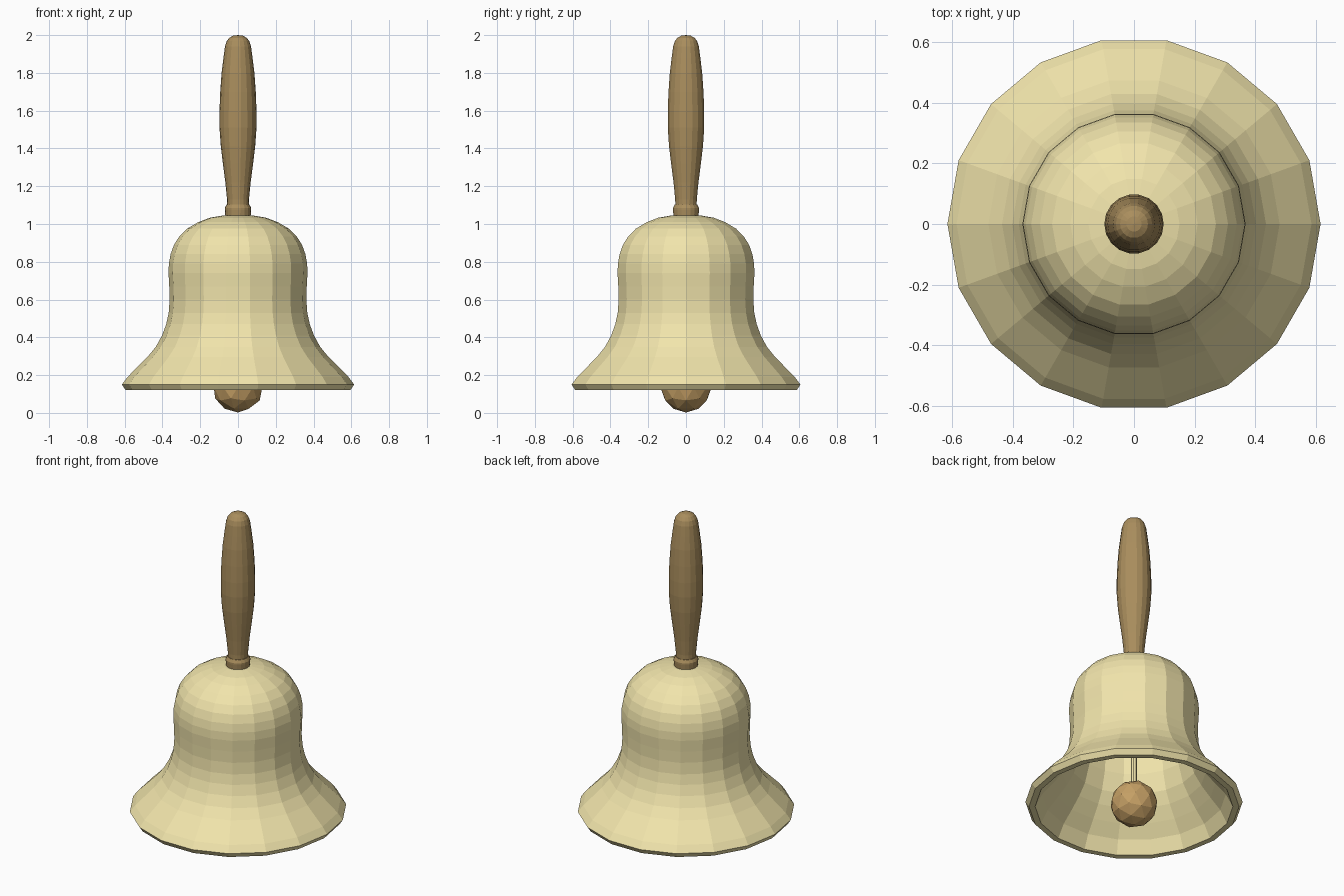
import bpy, bmesh, math

if "Cube" in bpy.data.objects:
    bpy.data.objects.remove(bpy.data.objects["Cube"])

SIDES = 18


def material(name, rgb):
    m = bpy.data.materials.new(name)
    m.diffuse_color = (*rgb, 1)
    m.use_nodes = True
    m.node_tree.nodes["Principled BSDF"].inputs["Base Color"].default_value = m.diffuse_color
    return m


def lathe(name, profile, mat, sides=SIDES):
    """Spin a (radius, z) profile about z; zero radius makes a pole."""
    bm = bmesh.new()
    rings = []
    for r, z in profile:
        if r == 0:
            rings.append([bm.verts.new((0, 0, z))] * sides)
        else:
            rings.append([bm.verts.new((r * math.cos(math.tau * i / sides),
                                        r * math.sin(math.tau * i / sides), z))
                          for i in range(sides)])
    for a, b in zip(rings, rings[1:]):
        if a[0] is a[1] and b[0] is b[1]:
            continue  # no wall between two poles
        for i in range(sides):
            j = (i + 1) % sides
            bm.faces.new(list(dict.fromkeys((a[i], a[j], b[j], b[i]))))
    bmesh.ops.remove_doubles(bm, verts=bm.verts, dist=0.0001)
    bmesh.ops.recalc_face_normals(bm, faces=bm.faces)
    me = bpy.data.meshes.new(name)
    bm.to_mesh(me)
    bm.free()
    me.materials.append(mat)
    ob = bpy.data.objects.new(name, me)
    bpy.context.collection.objects.link(ob)
    return ob


brass = material("brass", (0.88, 0.78, 0.41))
wood = material("wood", (0.40, 0.27, 0.11))
bronze = material("bronze", (0.56, 0.35, 0.13))

# Bell: outer skin from rim to crown, then the inner wall
outer = [(0.595, 0.12), (0.615, 0.15), (0.585, 0.19), (0.535, 0.24),
         (0.48, 0.295), (0.435, 0.35), (0.402, 0.41), (0.38, 0.47),
         (0.367, 0.53), (0.362, 0.6), (0.364, 0.67), (0.368, 0.74),
         (0.366, 0.79), (0.357, 0.84), (0.339, 0.89), (0.31, 0.935),
         (0.27, 0.975), (0.21, 1.01), (0.15, 1.033), (0.08, 1.045), (0, 1.047)]
inner = [(0, 1.0), (0.15, 0.985), (0.24, 0.945), (0.295, 0.88), (0.325, 0.79),
         (0.326, 0.7), (0.322, 0.6), (0.33, 0.52), (0.362, 0.41),
         (0.405, 0.34), (0.46, 0.27), (0.52, 0.2), (0.56, 0.12)]
lathe("bell", outer + inner + outer[:1], brass)

# Collar between bell and handle
lathe("collar", [(0, 1.03), (0.066, 1.03), (0.07, 1.075), (0.07, 1.085),
                 (0.06, 1.103), (0, 1.103)], wood)

# Turned handle with rounded end
lathe("handle", [(0, 1.08), (0.057, 1.08), (0.058, 1.13), (0.067, 1.22),
                 (0.08, 1.32), (0.091, 1.41), (0.098, 1.51), (0.098, 1.6),
                 (0.094, 1.7), (0.087, 1.8), (0.077, 1.88), (0.069, 1.94),
                 (0.06, 1.968), (0.046, 1.986), (0.025, 1.997), (0, 2.0)], wood)

# Clapper rod and ball
lathe("clapper_rod", [(0, 0.2), (0.017, 0.2), (0.017, 1.01), (0, 1.01)], brass, 8)
bpy.ops.mesh.primitive_ico_sphere_add(subdivisions=2, radius=0.135,
                                      location=(0, 0, 0.137))
ball = bpy.context.object
ball.name = "clapper_ball"
ball.data.materials.append(bronze)
